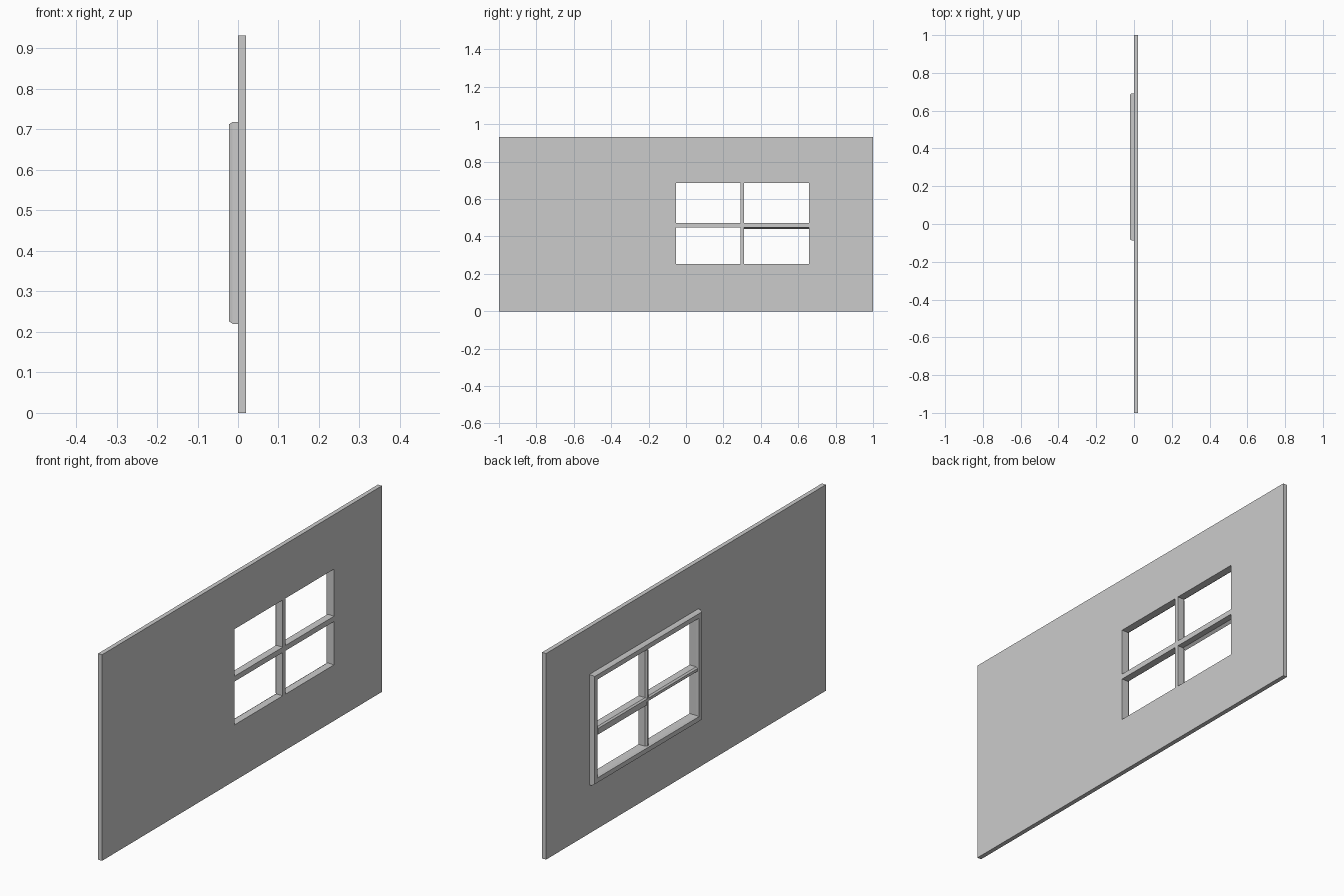
import bpy, bmesh

if "Cube" in bpy.data.objects:
    bpy.data.objects.remove(bpy.data.objects["Cube"])

FRONT, BACK, STEP, TRIM = 0.02, 0.0, -0.013, -0.022
Y0, Y1, Z0, Z1 = -0.054, 0.658, 0.253, 0.686   # window opening
YM, ZM = 0.301, 0.461                          # glazing bar centres


def finish(bm, name):
    bmesh.ops.recalc_face_normals(bm, faces=bm.faces)
    mesh = bpy.data.meshes.new(name)
    bm.to_mesh(mesh)
    bm.free()
    ob = bpy.data.objects.new(name, mesh)
    bpy.context.collection.objects.link(ob)
    return ob


def ring(name, loops):
    """Closed rectangular ring lofted through (x, y0, y1, z0, z1) loops."""
    bm = bmesh.new()
    rows = [[bm.verts.new((x, y, z)) for y, z in ((a, c), (b, c), (b, d), (a, d))]
            for x, a, b, c, d in loops]
    for i, row in enumerate(rows):
        nxt = rows[(i + 1) % len(rows)]
        for j in range(4):
            k = (j + 1) % 4
            bm.faces.new((row[j], row[k], nxt[k], nxt[j]))
    return finish(bm, name)


def bar(name, profile, start, end, vertical):
    """Straight bar with an (x, across) profile, run along y or z."""
    bm = bmesh.new()
    ends = [[bm.verts.new((x, w, t) if vertical else (x, t, w)) for x, w in profile]
            for t in (start, end)]
    for e in ends:
        bm.faces.new(e)
    n = len(profile)
    for i in range(n):
        j = (i + 1) % n
        bm.faces.new((ends[0][i], ends[0][j], ends[1][j], ends[1][i]))
    return finish(bm, name)


def bar_profile(centre, half):
    return [(FRONT, centre - half), (STEP, centre - half), (-0.02, centre - half + 0.006),
            (-0.02, centre + half - 0.006), (STEP, centre + half), (FRONT, centre + half)]


def grown(x, d):
    return (x, Y0 - d, Y1 + d, Z0 - d, Z1 + d)


# Wall panel with the opening
wall = (-1.0, 1.0, 0.0, 0.932)
ring("wall", [(FRONT, *wall), grown(FRONT, 0), grown(BACK, 0), (BACK, *wall)])

# Chamfered window surround on the back
ring("window_frame", [grown(BACK, 0), grown(STEP, 0), grown(TRIM, 0.006),
                      grown(TRIM, 0.027), grown(STEP, 0.033), grown(BACK, 0.033)])

# Glazing bars
bar("vertical_bar", bar_profile(YM, 0.010), Z0, Z1, True)
bar("horizontal_bar", bar_profile(ZM, 0.012), Y0, Y1, False)

# Small drooping lip under one half of the horizontal bar
bar("bar_lip", [(-0.008, ZM - 0.012), (-0.02, ZM - 0.021), (-0.02, ZM - 0.006)],
    YM + 0.01, Y1, False)
